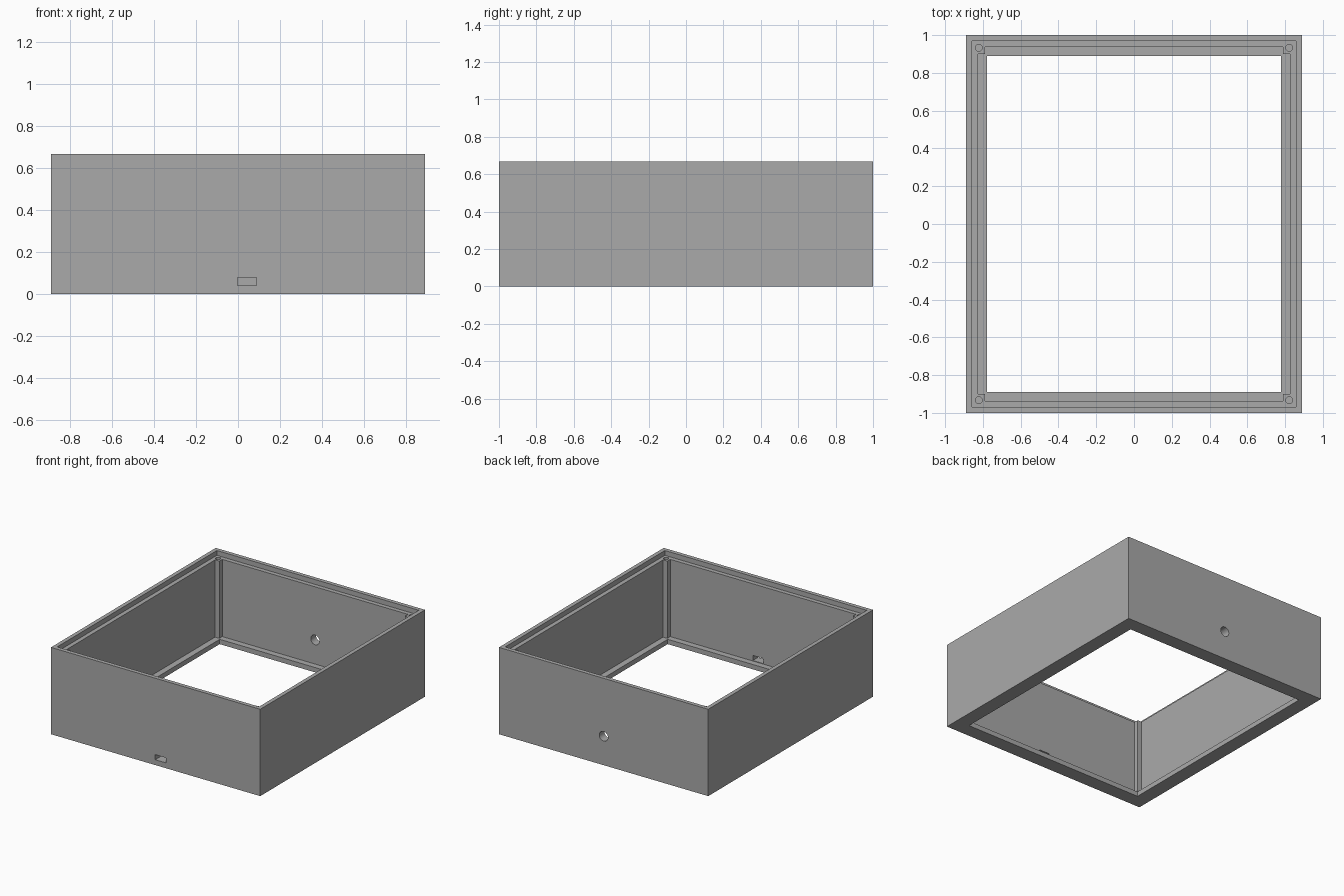
import bpy, math

if "Cube" in bpy.data.objects:
    bpy.data.objects.remove(bpy.data.objects["Cube"])

HX, HY, H = 0.889, 1.0, 0.667      # half width, half depth, height
LIP = 0.037                        # thickness of bottom lip and depth of rim step

grey = bpy.data.materials.new("mid grey")
grey.diffuse_color = (0.4, 0.4, 0.4, 1)
grey.use_nodes = True
grey.node_tree.nodes["Principled BSDF"].inputs["Base Color"].default_value = grey.diffuse_color


def box(name, x0, x1, y0, y1, z0, z1):
    bpy.ops.mesh.primitive_cube_add(
        size=1, location=((x0 + x1) / 2, (y0 + y1) / 2, (z0 + z1) / 2))
    ob = bpy.context.object
    ob.name = name
    ob.scale = (x1 - x0, y1 - y0, z1 - z0)
    bpy.ops.object.transform_apply(location=True, rotation=True, scale=True)
    return ob


def centred_box(name, inset, z0, z1):
    return box(name, inset - HX, HX - inset, inset - HY, HY - inset, z0, z1)


def rod(name, radius, depth, location, rotation=(0, 0, 0)):
    bpy.ops.mesh.primitive_cylinder_add(
        vertices=32, radius=radius, depth=depth, location=location, rotation=rotation)
    ob = bpy.context.object
    ob.name = name
    return ob


def combine(target, tool, operation):
    tool.hide_render = True
    mod = target.modifiers.new(operation.lower(), 'BOOLEAN')
    mod.operation = operation
    mod.solver = 'EXACT'
    mod.object = tool
    bpy.context.view_layer.objects.active = target
    bpy.ops.object.modifier_apply(modifier=mod.name)
    bpy.data.objects.remove(tool, do_unlink=True)


# Outer shell, hollowed above the bottom lip
case = centred_box("case_frame", 0, 0, H)
combine(case, centred_box("cavity", 0.064, LIP, H + 0.1), 'DIFFERENCE')

# Square posts in the four inner corners
corners = [(sx, sy) for sx in (-1, 1) for sy in (-1, 1)]
for sx, sy in corners:
    xs = sorted((sx * 0.789, sx * 0.85))
    ys = sorted((sy * 0.90, sy * 0.96))
    combine(case, box("corner_post", *xs, *ys, 0.02, H - 0.02), 'UNION')

# Stepped rim for a lid, and the window through the bottom
combine(case, centred_box("rim_step", 0.031, H - LIP, H + 0.1), 'DIFFERENCE')
combine(case, centred_box("bottom_window", 0.111, -0.1, 0.1), 'DIFFERENCE')

# Screw holes in the post tops
for sx, sy in corners:
    combine(case, rod("screw_hole", 0.018, 0.4, (sx * 0.822, sy * 0.933, H - 0.03)),
            'DIFFERENCE')

# Slot in the front wall, round hole in the back wall
combine(case, box("front_slot", -0.003, 0.088, -1.1, -0.91, 0.041, 0.08), 'DIFFERENCE')
combine(case, rod("back_hole", 0.037, 0.3, (0, 1.0, 0.222), (math.pi / 2, 0, 0)),
        'DIFFERENCE')

case.data.materials.clear()
case.data.materials.append(grey)
bpy.ops.object.select_all(action='DESELECT')
case.select_set(True)
bpy.context.view_layer.objects.active = case
bpy.ops.object.shade_smooth_by_angle(angle=math.radians(30))
